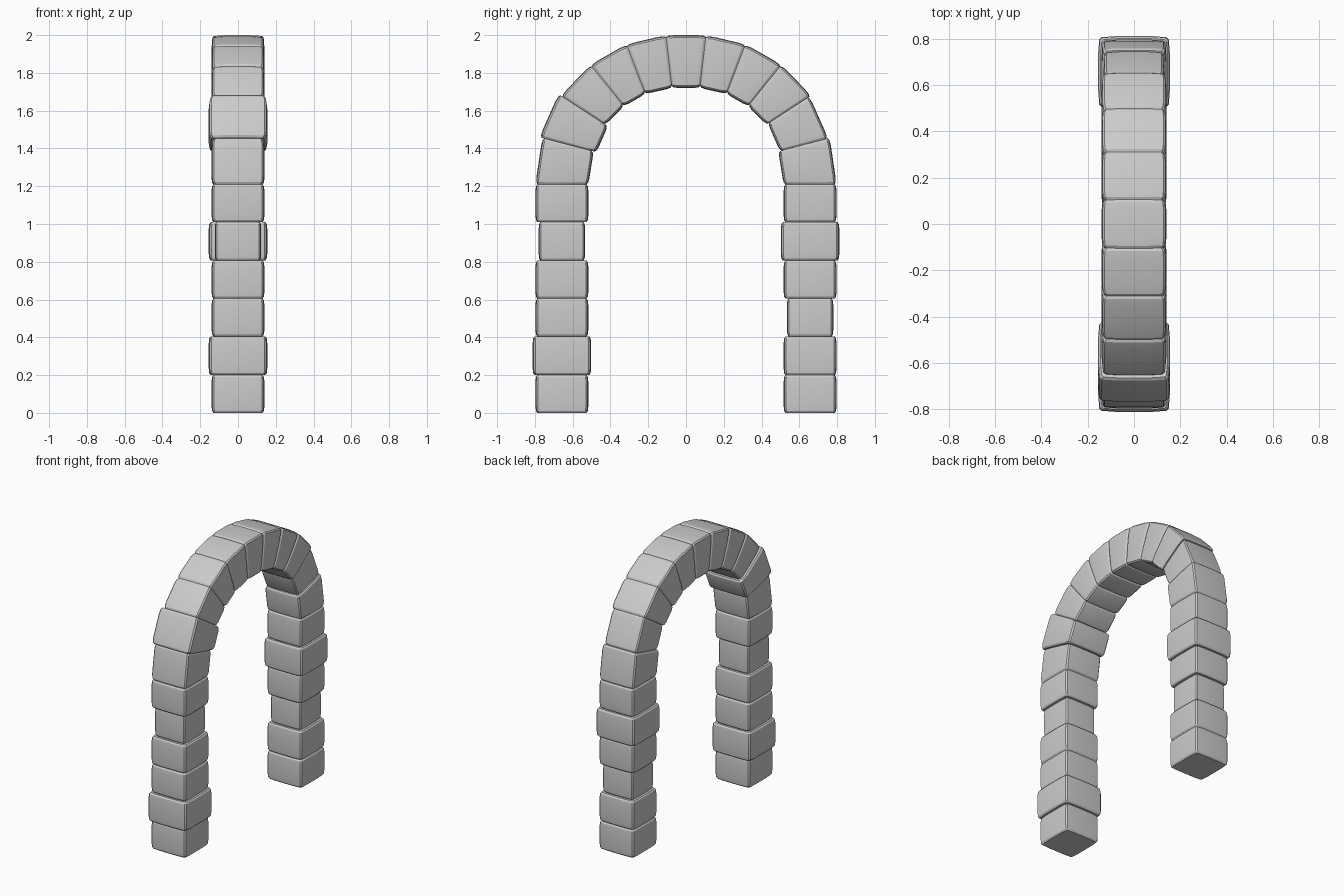
import bpy, bmesh, math
from mathutils import Vector

if "Cube" in bpy.data.objects:
    bpy.data.objects.remove(bpy.data.objects["Cube"])

# Half-path of joints: (y, z, angle of the joint line from horizontal)
half = [(0.657, z, 0) for z in (0.0, 0.2, 0.405, 0.605, 0.807, 1.01, 1.21)]
half += [(0.625, 1.42, 14.7), (0.544, 1.603, 33), (0.417, 1.733, 51),
         (0.265, 1.82, 69), (0.09, 1.86, 83.4)]
path = [(-y, z, 180 - a) for y, z, a in half] + half[::-1]

# Blocks that are thicker or thinner than the rest (index from the front foot)
last = len(path) - 2
sizes = {1: 0.155, 4: 0.123, 7: 0.155,
         last - 2: 0.123, last - 4: 0.155, last - 7: 0.131}

# Slightly pillowed square section with chamfered corners
corner = [(1, 0.5), (0.97, 0.91), (0.91, 0.97), (0.5, 1)]
section = []
for k in range(4):
    c, s = [(1, 0), (0, 1), (-1, 0), (0, -1)][k]
    section += [(u * c - v * s, u * s + v * c) for u, v in corner]


def make_block(name, a, b, h):
    length = math.hypot(b[0] - a[0], b[1] - a[1])
    e = 0.01 / length
    bm = bmesh.new()
    rings = []
    for t, k in ((0, 0.93), (e, 0.98), (3.5 * e, 1), (1 - 3.5 * e, 1),
                 (1 - e, 0.98), (1, 0.93)):
        y, z, ang = (p + (q - p) * t for p, q in zip(a, b))
        out = Vector((0, math.cos(math.radians(ang)), math.sin(math.radians(ang))))
        rings.append([bm.verts.new(Vector((u * h * k, y, z)) + out * v * h * k)
                      for u, v in section])
    n = len(section)
    for r, s in zip(rings, rings[1:]):
        for i in range(n):
            j = (i + 1) % n
            bm.faces.new((r[i], r[j], s[j], s[i]))
    bm.faces.new(rings[0][::-1])
    bm.faces.new(rings[-1])
    bmesh.ops.recalc_face_normals(bm, faces=bm.faces)
    mesh = bpy.data.meshes.new(name)
    bm.to_mesh(mesh)
    bm.free()
    ob = bpy.data.objects.new(name, mesh)
    bpy.context.collection.objects.link(ob)
    ob.select_set(True)
    bpy.context.view_layer.objects.active = ob


# Leg blocks, arch stones and keystone
for i in range(len(path) - 1):
    if i < 6:
        name = f"front_leg_block_{i + 1}"
    elif i > last - 6:
        name = f"back_leg_block_{last - i + 1}"
    elif i == last // 2:
        name = "keystone"
    else:
        name = f"arch_stone_{i - 5}"
    make_block(name, path[i], path[i + 1], sizes.get(i, 0.14))

bpy.ops.object.shade_smooth_by_angle(angle=math.radians(20))
